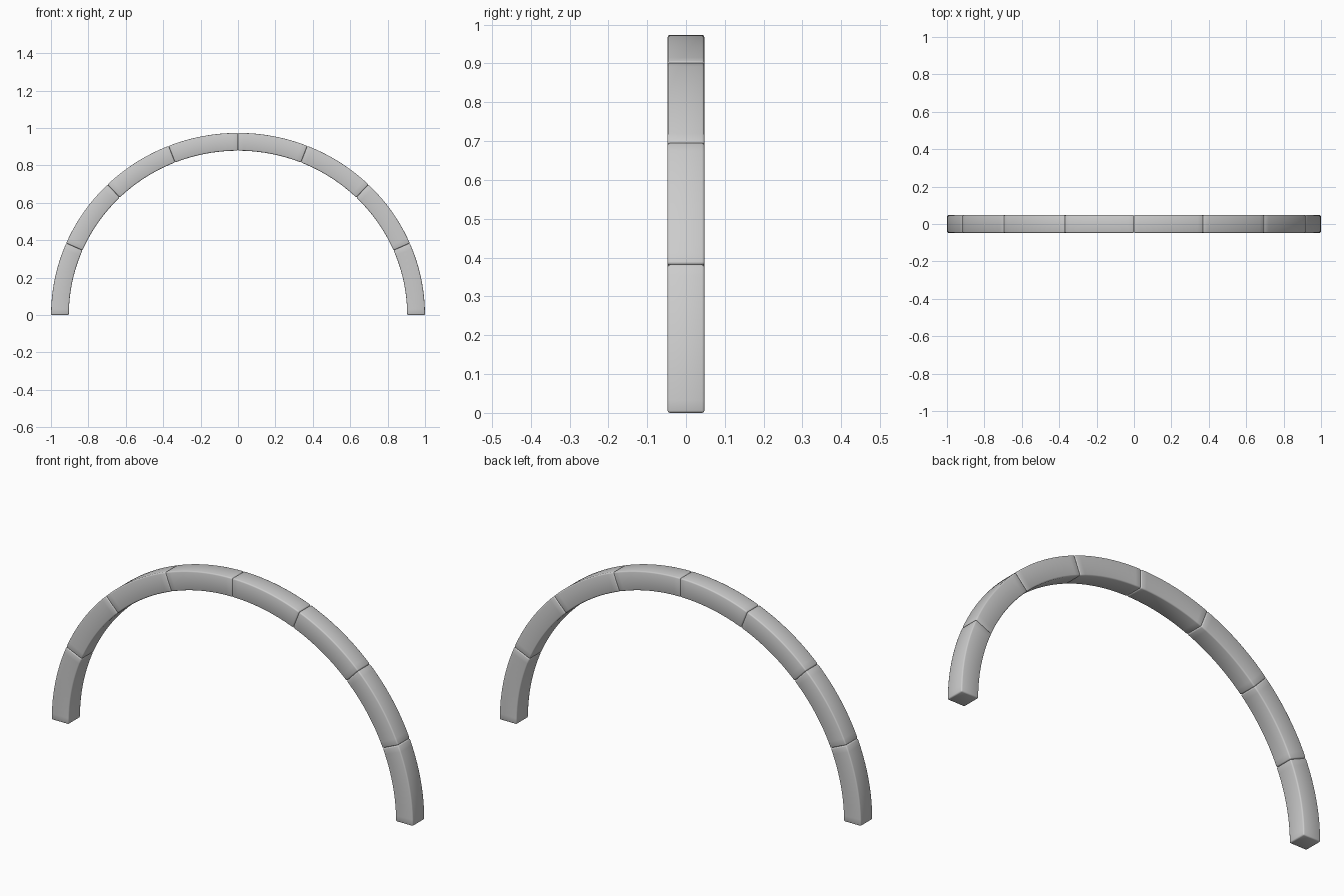
import bpy, bmesh
from math import cos, sin, radians, hypot

if "Cube" in bpy.data.objects:
    bpy.data.objects.remove(bpy.data.objects["Cube"])

A, B = 0.952, 0.926      # centre-line half width and height
H = 0.0475               # half thickness of the square section
STEPS = 12
ANGLES = [0, 23.2, 45.7, 68.2, 90]
ANGLES += [180 - a for a in reversed(ANGLES[:-1])]


def arch_point(t, off):
    # point offset along the normal of the elliptical centre line
    nx, nz = cos(t) / A, sin(t) / B
    n = hypot(nx, nz)
    return A * cos(t) + off * nx / n, B * sin(t) + off * nz / n


def arch_block(name, start, end):
    bm = bmesh.new()
    rings = []
    for i in range(STEPS + 1):
        t = radians(start + (end - start) * i / STEPS)
        ring = []
        for off, y in ((-H, -H), (H, -H), (H, H), (-H, H)):
            x, z = arch_point(t, off)
            ring.append(bm.verts.new((x, y, z)))
        rings.append(ring)
    for r, s in zip(rings, rings[1:]):
        for k in range(4):
            bm.faces.new((r[k], r[(k + 1) % 4], s[(k + 1) % 4], s[k]))
    bm.faces.new(rings[0])
    bm.faces.new(rings[-1])
    bmesh.ops.recalc_face_normals(bm, faces=bm.faces)
    mesh = bpy.data.meshes.new(name)
    bm.to_mesh(mesh)
    bm.free()
    mesh.shade_smooth()
    ob = bpy.data.objects.new(name, mesh)
    bpy.context.collection.objects.link(ob)
    # soft worn edges make the V groove at each joint
    bev = ob.modifiers.new("soft_edges", 'BEVEL')
    bev.width = 0.006
    bev.segments = 2
    bev.limit_method = 'ANGLE'
    bev.angle_limit = radians(40)


# Eight curved stones from the right foot to the left foot
for i, (a, b) in enumerate(zip(ANGLES, ANGLES[1:])):
    arch_block(f"arch_block_{i + 1}", a, b)
